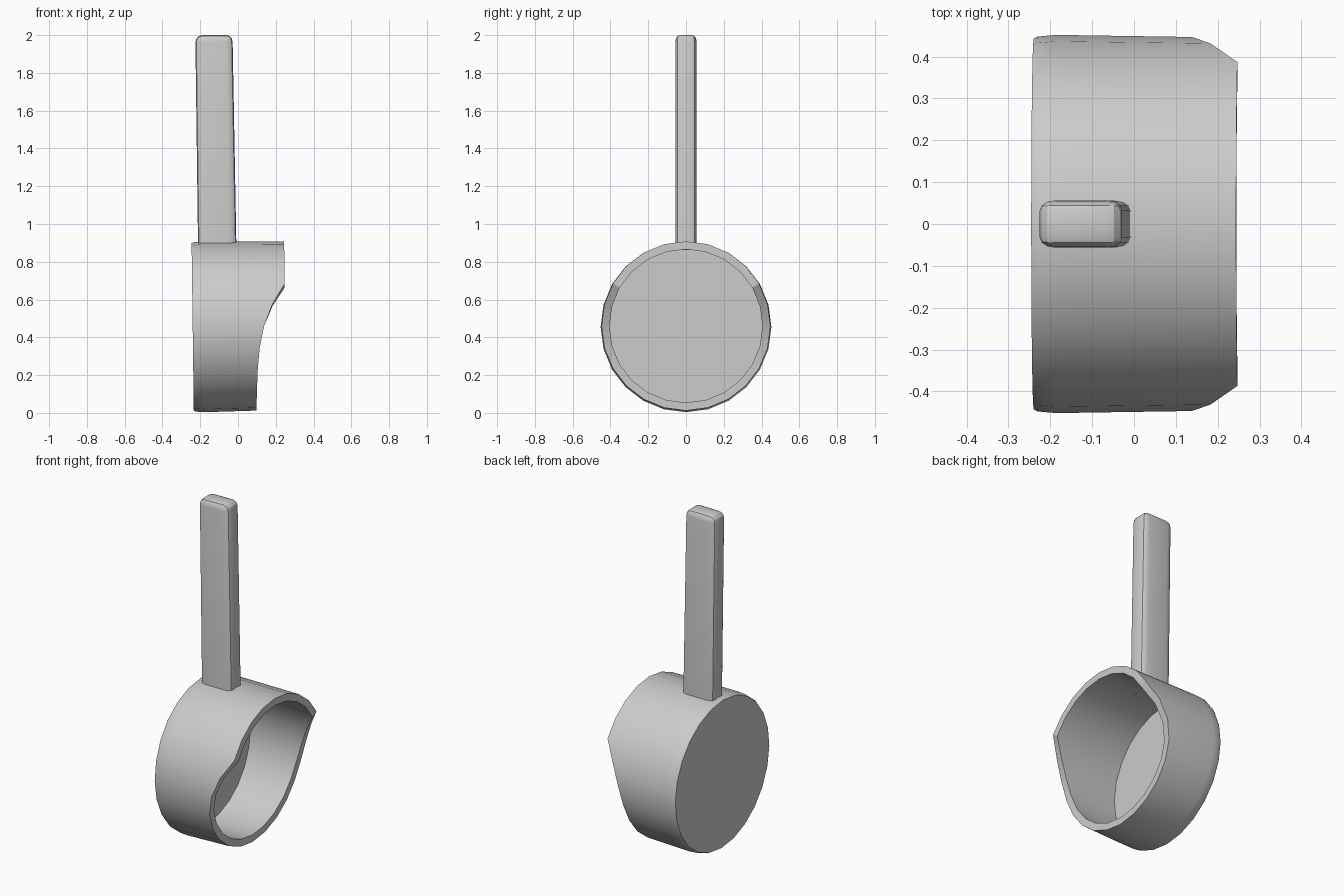
import bpy, bmesh, math
from mathutils import Matrix

cube = bpy.data.objects.get("Cube")
if cube:
    bpy.data.objects.remove(cube, do_unlink=True)

grey = bpy.data.materials.new("grey")
grey.use_nodes = True
colour = (0.6, 0.6, 0.6, 1)
grey.diffuse_color = colour
grey.node_tree.nodes["Principled BSDF"].inputs["Base Color"].default_value = colour

SIDES = 24
CENTRE_Z = 0.458
LEAN = Matrix.Rotation(-0.013, 4, 'Y')   # whole scoop leans slightly

# Rim reach along x for each step down from the widest overhang
RIM_STEPS = [0.256, 0.19, 0.144, 0.119, 0.108, 0.103, 0.1, 0.098, 0.097]


def rim_x(angle):
    """Straight lip on top, sweeping back towards the bottom."""
    elevation = math.degrees(math.asin(max(-1, min(1, math.sin(angle)))))
    step = round((30 - elevation) / 15)
    return RIM_STEPS[max(0, step)]


def finish(bm, name, smooth_angle):
    bmesh.ops.recalc_face_normals(bm, faces=bm.faces)
    bm.transform(LEAN)
    mesh = bpy.data.meshes.new(name)
    bm.to_mesh(mesh)
    bm.free()
    mesh.materials.append(grey)
    obj = bpy.data.objects.new(name, mesh)
    bpy.context.collection.objects.link(obj)
    bpy.ops.object.select_all(action='DESELECT')
    obj.select_set(True)
    bpy.context.view_layer.objects.active = obj
    bpy.ops.object.shade_smooth_by_angle(angle=math.radians(smooth_angle))


# Cup: rings from outer floor, round the rim, to inner floor (x None = rim)
bm = bmesh.new()
rings = []
for radius, x in [(0.443, -0.234), (0.448, -0.225), (0.452, -0.18),
                  (0.447, None), (0.405, None), (0.412, -0.201)]:
    ring = []
    for i in range(SIDES):
        a = 2 * math.pi * i / SIDES
        ring.append(bm.verts.new((rim_x(a) if x is None else x,
                                  radius * math.cos(a),
                                  CENTRE_Z + radius * math.sin(a))))
    rings.append(ring)
for r0, r1 in zip(rings, rings[1:]):
    for i in range(SIDES):
        j = (i + 1) % SIDES
        bm.faces.new((r0[i], r0[j], r1[j], r1[i]))
bm.faces.new(rings[0])
bm.faces.new(rings[-1])
finish(bm, "cup", 30)

# Handle: rounded bar through the cup wall, a little wider at its foot,
# bevelled at a deeper size and then flattened so its corners are oval
BOTTOM, TOP = 0.864, 2.002
FLATTEN = 0.67
bm = bmesh.new()
bmesh.ops.create_cube(bm, size=1)
bm.transform(Matrix.Translation((-0.1015, 0, (BOTTOM + TOP) / 2))
             @ Matrix.Diagonal((0.197, 0.113 / FLATTEN, TOP - BOTTOM, 1)))
for v in bm.verts:
    if v.co.z < 1 and v.co.x > -0.1:
        v.co.x += 0.006
edges = [e for e in bm.edges if max(v.co.z for v in e.verts) > 1]
bmesh.ops.bevel(bm, geom=edges, offset=0.037, segments=3, profile=0.5,
                affect='EDGES')
bm.transform(Matrix.Diagonal((1, FLATTEN, 1, 1)))
finish(bm, "handle", 25)
